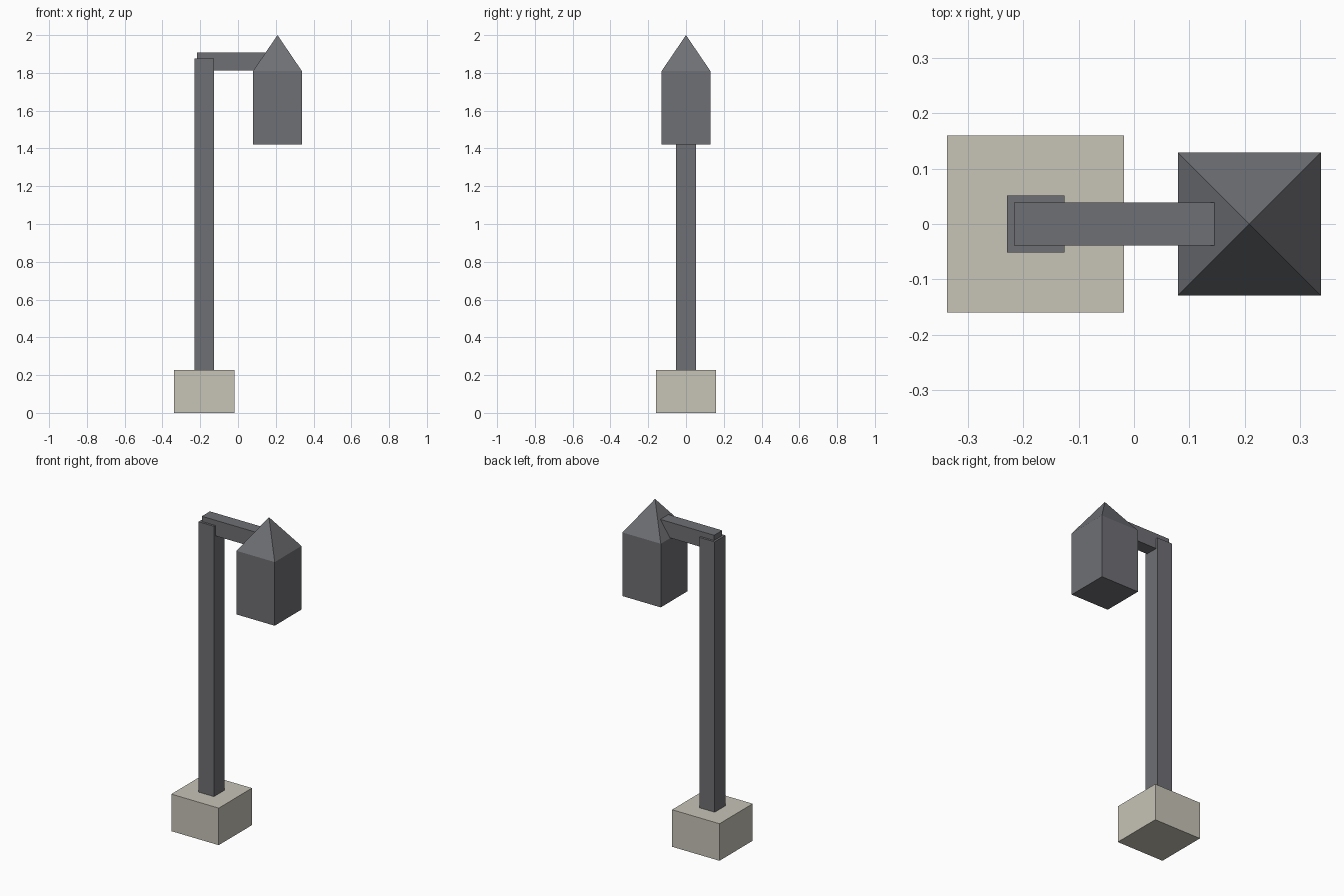
import bpy, bmesh

if "Cube" in bpy.data.objects:
    bpy.data.objects.remove(bpy.data.objects["Cube"])


def material(name, srgb):
    m = bpy.data.materials.new(name)
    lin = [((c / 255 + 0.055) / 1.055) ** 2.4 for c in srgb]
    m.diffuse_color = (*lin, 1)
    m.use_nodes = True
    m.node_tree.nodes["Principled BSDF"].inputs["Base Color"].default_value = m.diffuse_color
    return m


iron = material("dark grey iron", (111, 112, 117))
stone = material("pale stone", (199, 196, 183))


def add_object(name, bm, mat):
    bmesh.ops.recalc_face_normals(bm, faces=bm.faces)
    mesh = bpy.data.meshes.new(name)
    bm.to_mesh(mesh)
    bm.free()
    mesh.materials.append(mat)
    obj = bpy.data.objects.new(name, mesh)
    bpy.context.collection.objects.link(obj)


def box(x0, x1, half_y, z0, z1):
    bm = bmesh.new()
    bmesh.ops.create_cube(bm, size=1)
    bmesh.ops.scale(bm, vec=(x1 - x0, 2 * half_y, z1 - z0), verts=bm.verts)
    bmesh.ops.translate(bm, vec=((x0 + x1) / 2, 0, (z0 + z1) / 2), verts=bm.verts)
    return bm


# Stone footing, square post and the arm let into the top of the post
add_object("base", box(-0.338, -0.018, 0.16, 0, 0.226), stone)
add_object("post", box(-0.23, -0.126, 0.052, 0.226, 1.875), iron)
add_object("arm", box(-0.217, 0.2, 0.039, 1.812, 1.907), iron)

# Lantern: square body whose top face is poked up into a pyramid roof
bm = box(0.08, 0.338, 0.129, 1.422, 1.81)
top = max(bm.faces, key=lambda f: f.calc_center_median().z)
apex = bmesh.ops.poke(bm, faces=[top])["verts"][0]
apex.co.z = 2.0
add_object("lantern", bm, iron)
